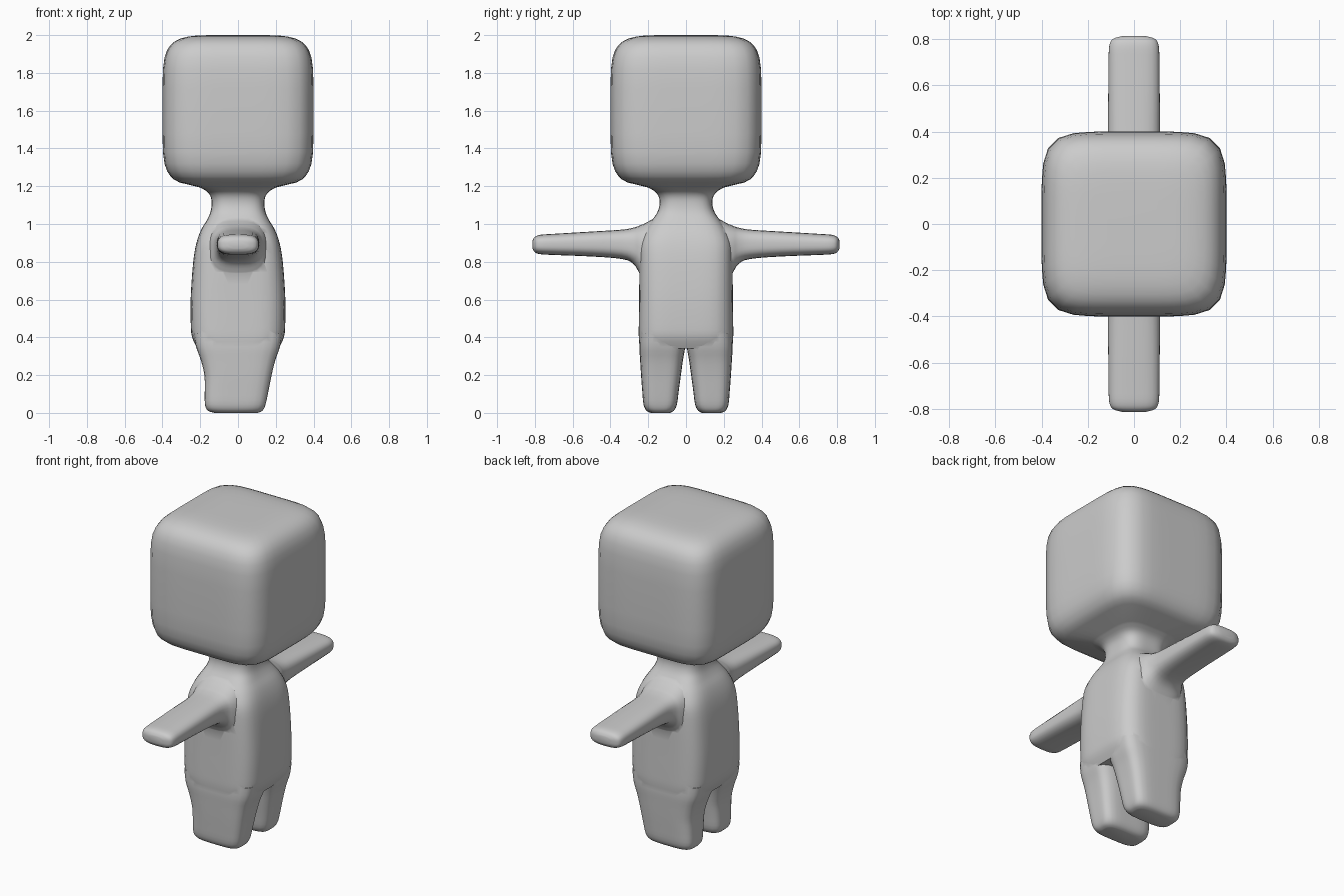
import bpy, bmesh, math
from mathutils import Vector

if "Cube" in bpy.data.objects:
    bpy.data.objects.remove(bpy.data.objects["Cube"])

grey = bpy.data.materials.new("light grey")
grey.diffuse_color = (0.6, 0.6, 0.6, 1)
grey.use_nodes = True
grey.node_tree.nodes["Principled BSDF"].inputs["Base Color"].default_value = grey.diffuse_color


def spline(sections, steps):
    """Catmull-Rom interpolation between cross-sections."""
    out = []
    for i in range(len(sections) - 1):
        a, b, c, d = (sections[min(max(i + k, 0), len(sections) - 1)] for k in (-1, 0, 1, 2))
        for s in range(steps):
            t = s / steps
            out.append([0.5 * (2 * q + (r - p) * t + (2 * p - 5 * q + 4 * r - w) * t * t
                               + (3 * q - p - 3 * r + w) * t ** 3)
                        for p, q, r, w in zip(a, b, c, d)])
    return out + [list(sections[-1])]


def loft(name, sections, place, sides=48):
    """Skin rounded-square rings: (position, u min, u max, v min, v max, squareness)."""
    bm = bmesh.new()
    rings = []
    for p, u0, u1, v0, v1, n in sections:
        ring = []
        for i in range(sides):
            a = 2 * math.pi * (i + 0.5) / sides
            c, s = math.cos(a), math.sin(a)
            r = (abs(c) ** n + abs(s) ** n) ** (-1 / n)
            u = (u0 + u1) / 2 + (u1 - u0) / 2 * r * c
            v = (v0 + v1) / 2 + (v1 - v0) / 2 * r * s
            ring.append(bm.verts.new(place(p, u, v)))
        rings.append(ring)
    for a, b in zip(rings, rings[1:]):
        for i in range(sides):
            j = (i + 1) % sides
            bm.faces.new((a[i], a[j], b[j], b[i]))
    bm.faces.new(rings[0][::-1])
    bm.faces.new(rings[-1])
    bmesh.ops.recalc_face_normals(bm, faces=bm.faces)
    me = bpy.data.meshes.new(name)
    bm.to_mesh(me)
    bm.free()
    me.materials.append(grey)
    ob = bpy.data.objects.new(name, me)
    bpy.context.collection.objects.link(ob)
    return ob


# torso and neck: height, half depth, half width, squareness
torso = [(0.34, 0.215, 0.245, 4.5), (0.40, 0.243, 0.25, 4.5), (0.47, 0.25, 0.25, 4.5),
         (0.62, 0.25, 0.248, 4.5), (0.80, 0.237, 0.246, 4.5), (0.90, 0.22, 0.24, 4.5),
         (0.97, 0.195, 0.215, 4), (1.02, 0.165, 0.18, 4), (1.06, 0.147, 0.153, 3.5),
         (1.10, 0.14, 0.14, 3.5), (1.14, 0.143, 0.143, 3.5), (1.17, 0.162, 0.162, 3.5),
         (1.193, 0.20, 0.20, 4)]
rows = spline([(z, -x, x, -y, y, n) for z, x, y, n in torso], 3)

# head: rounded cube continuing from the neck
N = 5.5
for t in (-0.95, -0.91, -0.87, -0.8, -0.7, -0.55, -0.3, 0, 0.3, 0.55, 0.7, 0.8,
          0.87, 0.92, 0.955, 0.98, 0.992, 0.998, 0.9998):
    h = 0.4 * (1 - abs(t) ** N) ** (1 / N)
    rows.append((1.6 + 0.4 * t, -h, h, -h, h, N))
body = loft("body_and_head", rows, lambda p, u, v: Vector((u, v, p)))

# legs: height, x range, y range, squareness
leg = [(0.0, -0.125, 0.105, 0.085, 0.185, 4), (0.012, -0.16, 0.13, 0.064, 0.21, 4),
       (0.045, -0.175, 0.146, 0.048, 0.225, 4.5), (0.12, -0.176, 0.162, 0.038, 0.232, 4.5),
       (0.20, -0.178, 0.178, 0.027, 0.238, 4.5), (0.28, -0.197, 0.198, 0.016, 0.243, 4.5),
       (0.35, -0.222, 0.222, 0.004, 0.247, 4.5), (0.42, -0.235, 0.235, 0.001, 0.244, 4.5)]
# arms: distance outward, x range, z range, squareness
arm = [(0.16, -0.16, 0.16, 0.66, 1.035, 3), (0.215, -0.155, 0.155, 0.68, 1.005, 3),
       (0.25, -0.14, 0.14, 0.745, 0.99, 3), (0.28, -0.125, 0.125, 0.79, 0.98, 3),
       (0.34, -0.114, 0.114, 0.815, 0.97, 3), (0.50, -0.112, 0.112, 0.828, 0.96, 3),
       (0.70, -0.11, 0.11, 0.836, 0.948, 3), (0.77, -0.107, 0.107, 0.84, 0.943, 3),
       (0.80, -0.092, 0.092, 0.85, 0.932, 3), (0.813, -0.05, 0.05, 0.87, 0.912, 3)]

limbs = []
for side, label in ((1, "left"), (-1, "right")):
    limbs.append(loft(label + "_leg", spline(leg, 3),
                      lambda p, u, v, s=side: Vector((u, s * v, p)), 40))
    limbs.append(loft(label + "_arm", spline(arm, 3),
                      lambda p, u, v, s=side: Vector((u, s * p, v)), 32))

# fuse the limbs into one continuous skin
for limb in limbs:
    m = body.modifiers.new("join_" + limb.name, "BOOLEAN")
    m.operation = "UNION"
    m.solver = "EXACT"
    m.object = limb
bpy.context.view_layer.objects.active = body
body.select_set(True)
for m in list(body.modifiers):
    bpy.ops.object.modifier_apply(modifier=m.name)
for limb in limbs:
    bpy.data.objects.remove(limb, do_unlink=True)
body.name = "figure"
bpy.ops.object.select_all(action="DESELECT")
body.select_set(True)
bpy.context.view_layer.objects.active = body
bpy.ops.object.shade_smooth_by_angle(angle=math.radians(40))
